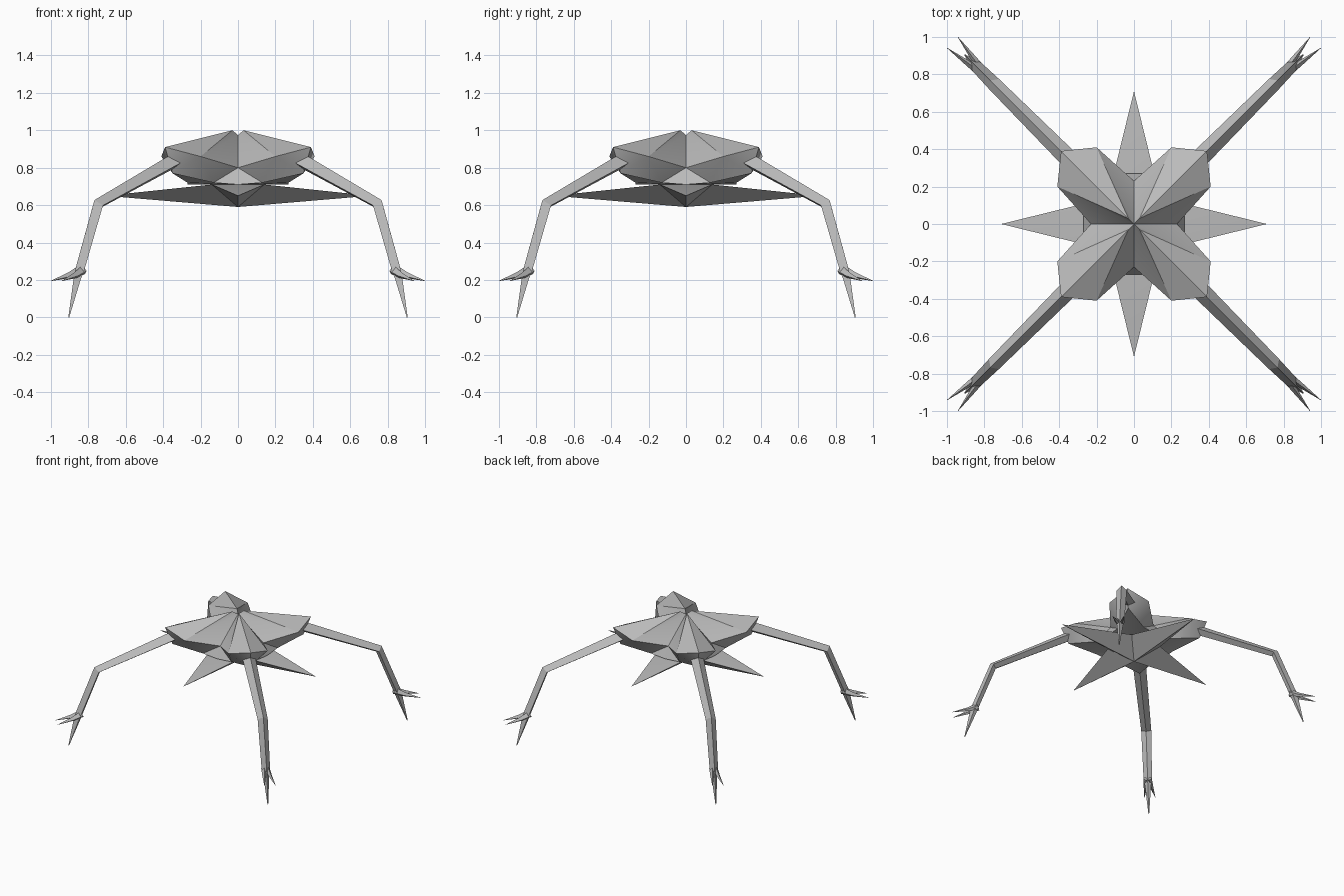
import bpy, bmesh, math
from mathutils import Vector, Matrix

if "Cube" in bpy.data.objects:
    bpy.data.objects.remove(bpy.data.objects["Cube"], do_unlink=True)

grey = bpy.data.materials.new("stone_grey")
grey.use_nodes = True
grey.diffuse_color = (0.5, 0.5, 0.5, 1)
grey.node_tree.nodes["Principled BSDF"].inputs["Base Color"].default_value = (0.5, 0.5, 0.5, 1)


def finish(bm, name, angle):
    bmesh.ops.remove_doubles(bm, verts=bm.verts, dist=0.0005)
    bmesh.ops.recalc_face_normals(bm, faces=bm.faces)
    mesh = bpy.data.meshes.new(name)
    bm.to_mesh(mesh)
    bm.free()
    mesh.materials.append(grey)
    obj = bpy.data.objects.new(name, mesh)
    bpy.context.collection.objects.link(obj)
    bpy.ops.object.select_all(action="DESELECT")
    obj.select_set(True)
    bpy.context.view_layer.objects.active = obj
    bpy.ops.object.shade_smooth_by_angle(angle=math.radians(angle))
    return obj


def four_fold(bm):
    # repeat the quarter around the vertical axis
    bmesh.ops.spin(bm, geom=bm.faces[:] + bm.edges[:] + bm.verts[:], cent=(0, 0, 0),
                   axis=(0, 0, 1), angle=math.tau * 3 / 4, steps=3, use_duplicate=True)


def add_faces(bm, points, faces):
    for names in faces:
        bm.faces.new([bm.verts.new(points[n]) for n in names])


# Body shell: half a pod, mirrored over its diagonal ridge, then repeated
pod = {
    "apex": (0, 0, 0.975), "peak": (0.03, 0.03, 1.0), "ridge": (0.39, 0.39, 0.91),
    "shoulder": (0.41, 0.20, 0.86), "valley": (0.23, 0, 0.80), "heel": (0.35, 0.35, 0.77),
    "corner": (0.27, 0.13, 0.72), "rim": (0.27, 0, 0.71), "base": (0, 0, 0.71),
}
pod_faces = [
    ("apex", "shoulder", "peak"), ("peak", "shoulder", "ridge"), ("apex", "valley", "shoulder"),
    ("shoulder", "valley", "corner"), ("valley", "rim", "corner"),
    ("shoulder", "corner", "heel"), ("ridge", "shoulder", "heel"),
    ("base", "heel", "corner"), ("base", "corner", "rim"),
]
bm = bmesh.new()
add_faces(bm, pod, pod_faces)
add_faces(bm, {n: (y, x, z) for n, (x, y, z) in pod.items()}, pod_faces)
four_fold(bm)
finish(bm, "body_shell", 38)

# Four-pointed star plate under the body
star = {"tip": (0.71, 0, 0.65), "left": (0.14, 0.14, 0.71), "right": (0.14, -0.14, 0.71),
        "top": (0, 0, 0.71), "bottom": (0, 0, 0.59)}
bm = bmesh.new()
add_faces(bm, star, [("tip", "left", "right"), ("top", "right", "left"),
                     ("tip", "bottom", "left"), ("tip", "right", "bottom")])
four_fold(bm)
finish(bm, "belly_star", 10)


def limb(bm, stations):
    # diamond tube through (reach, side, height, tilt, half width, half thickness)
    rings = []
    for reach, side, height, tilt, width, thick in stations:
        centre = Vector((reach, side, height))
        up = Vector((math.sin(tilt), 0, math.cos(tilt))) * thick
        across = Vector((0, width, 0))
        rings.append([bm.verts.new(centre + o) for o in (up, across - up * 0.3, -up, -across - up * 0.3)])
    for a, b in zip(rings, rings[1:]):
        for i in range(4):
            j = (i + 1) % 4
            bm.faces.new((a[i], a[j], b[j], b[i]))
    bm.faces.new(rings[0])
    bm.faces.new(rings[-1])


# Legs along the diagonals, each with a down spike and two forward claws
for side_name, turn in (("back_left", 45), ("back_right", 135), ("front_right", 225), ("front_left", 315)):
    bm = bmesh.new()
    limb(bm, [(0.44, 0, 0.855, 0.38, 0.050, 0.040), (1.065, 0, 0.605, 0.75, 0.038, 0.030),
              (1.20, 0, 0.26, 1.15, 0.032, 0.027), (1.22, 0, 0.20, 1.25, 0.022, 0.024),
              (1.28, 0, 0, 1.3, 0.003, 0.003)])
    for s in (-1, 1):
        limb(bm, [(1.18, s * 0.012, 0.255, 0.4, 0.020, 0.026), (1.25, s * 0.022, 0.226, 0.4, 0.014, 0.017),
                  (1.372, s * 0.041, 0.195, 0.4, 0.001, 0.001)])
    bm.transform(Matrix.Rotation(math.radians(turn), 4, "Z"))
    finish(bm, side_name + "_leg", 30)
